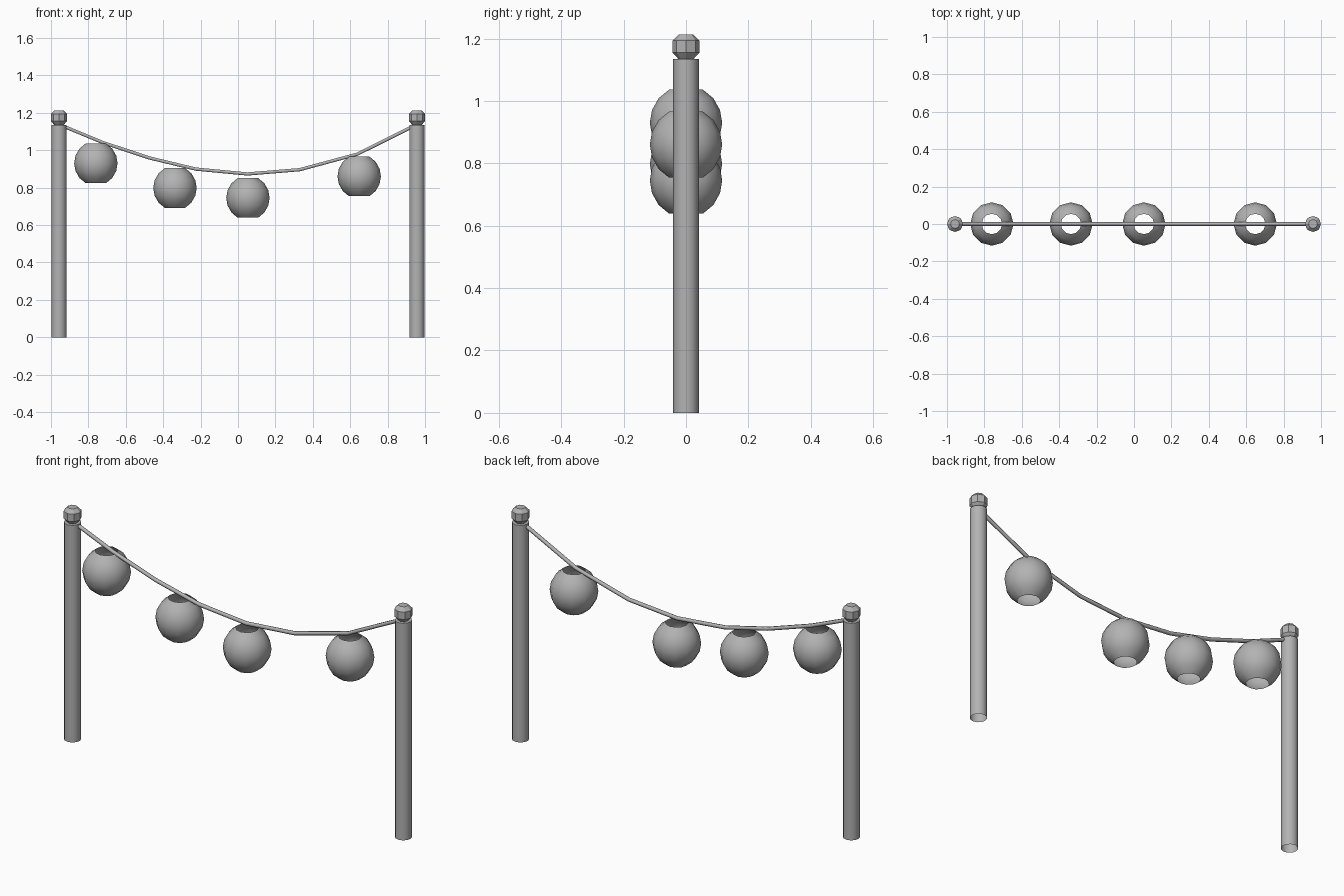
import bpy, math

if "Cube" in bpy.data.objects:
    bpy.data.objects.remove(bpy.data.objects["Cube"])

# Mid grey shared by all parts
grey = bpy.data.materials.new("grey")
grey.diffuse_color = (0.45, 0.45, 0.45, 1)
grey.use_nodes = True
grey.node_tree.nodes["Principled BSDF"].inputs["Base Color"].default_value = grey.diffuse_color


def lathe(name, profile, sides, loc, bottom=False, top=False, smooth=False):
    """Revolve (radius, z) rings around z."""
    verts, faces = [], []
    for r, z in profile:
        for i in range(sides):
            a = 2 * math.pi * i / sides
            verts.append((r * math.cos(a), r * math.sin(a), z))
    for k in range(len(profile) - 1):
        for i in range(sides):
            j = (i + 1) % sides
            faces.append((k * sides + i, k * sides + j,
                          (k + 1) * sides + j, (k + 1) * sides + i))
    if bottom:
        faces.append(tuple(reversed(range(sides))))
    if top:
        n = (len(profile) - 1) * sides
        faces.append(tuple(range(n, n + sides)))
    me = bpy.data.meshes.new(name)
    me.from_pydata(verts, [], faces)
    me.materials.append(grey)
    ob = bpy.data.objects.new(name, me)
    ob.location = loc
    bpy.context.collection.objects.link(ob)
    if smooth:
        for p in me.polygons:
            p.use_smooth = len(p.vertices) == 4
    return ob


# Posts (open underneath) with faceted finials
for side, x in (("left", -0.957), ("right", 0.957)):
    lathe(side + "_post", [(0.041, 0), (0.041, 1.135)], 12, (x, 0, 0), top=True, smooth=True)
    lathe(side + "_finial",
          [(0.024, 1.134), (0.043, 1.155), (0.043, 1.194), (0.024, 1.213)],
          8, (x, 0, 0), bottom=True, top=True)

# Sagging rope between the posts
path = [(-0.957, 1.138), (-0.725, 1.042), (-0.475, 0.959), (-0.225, 0.899),
        (0.05, 0.873), (0.33, 0.896), (0.638, 0.979), (0.957, 1.138)]
cu = bpy.data.curves.new("rope", 'CURVE')
cu.dimensions = '3D'
cu.bevel_depth = 0.01
cu.bevel_resolution = 1
cu.use_fill_caps = True
cu.materials.append(grey)
sp = cu.splines.new('POLY')
sp.points.add(len(path) - 1)
for p, (x, z) in zip(sp.points, path):
    p.co = (x, 0, z, 1)
rope = bpy.data.objects.new("rope", cu)
bpy.context.collection.objects.link(rope)

# Round paper lanterns, open at top and bottom
lantern = [(0.116 * math.cos(math.radians(a)), 0.12 * math.sin(math.radians(a)))
           for a in (-62, -41, -20, 0, 20, 41, 62)]
for n, (x, z) in enumerate([(-0.76, 0.93), (-0.337, 0.798), (0.053, 0.745), (0.648, 0.86)]):
    lathe(f"lantern_{n + 1}", lantern, 12, (x, 0, z), smooth=True)
